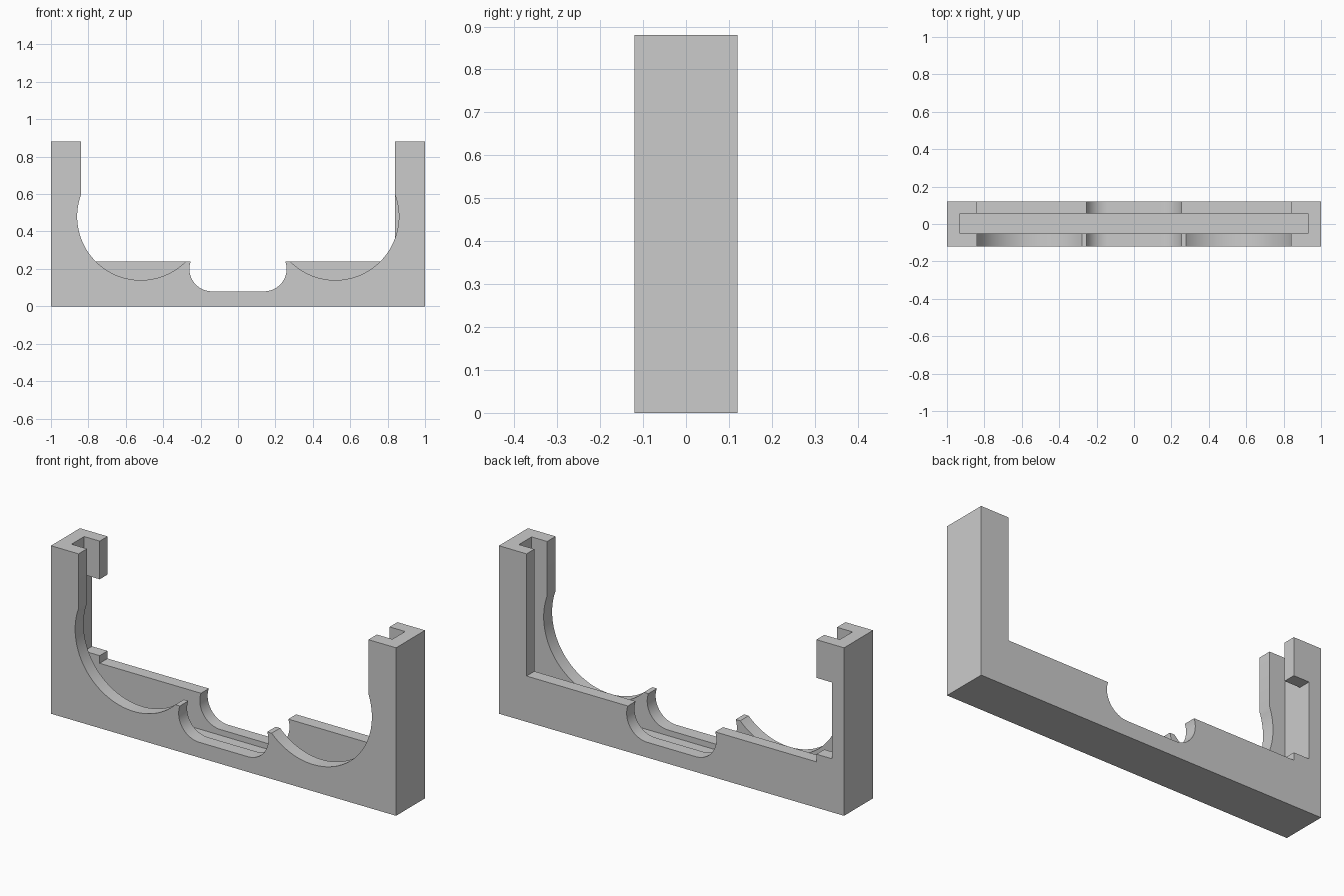
import bpy, bmesh
from math import sin, cos, pi, atan2

old = bpy.data.objects.get("Cube")
if old:
    bpy.data.objects.remove(old, do_unlink=True)

W, D, H = 1.0, 0.12, 0.88      # half width, half depth, height
RIM = 0.24                     # height of the low walls
INNER = 0.84                   # inner face of the posts
SLOT = 0.93                    # half width of the panel slot

grey = bpy.data.materials.new("light_grey")
grey.use_nodes = True
colour = (0.6, 0.6, 0.6, 1)
grey.diffuse_color = colour
grey.node_tree.nodes["Principled BSDF"].inputs["Base Color"].default_value = colour


def prism(name, outline, y0, y1):
    """Extrude an x-z outline from y0 to y1."""
    bm = bmesh.new()
    face = bm.faces.new([bm.verts.new((x, y0, z)) for x, z in outline])
    ext = bmesh.ops.extrude_face_region(bm, geom=[face])
    moved = [v for v in ext["geom"] if isinstance(v, bmesh.types.BMVert)]
    bmesh.ops.translate(bm, verts=moved, vec=(0, y1 - y0, 0))
    bmesh.ops.recalc_face_normals(bm, faces=bm.faces[:])
    mesh = bpy.data.meshes.new(name)
    bm.to_mesh(mesh)
    bm.free()
    mesh.materials.append(grey)
    obj = bpy.data.objects.new(name, mesh)
    bpy.context.collection.objects.link(obj)
    return obj


def box(x0, x1, z0, z1):
    return [(x0, z0), (x1, z0), (x1, z1), (x0, z1)]


def arc(cx, cz, r, a0, a1, steps):
    angles = [a0 + (a1 - a0) * i / steps for i in range(steps + 1)]
    return [(cx + r * cos(a), cz + r * sin(a)) for a in angles]


def mirrored(half):
    return half + [(-x, z) for x, z in reversed(half)]


# Rounded central dip, shared by both walls
dip = arc(0.14, 0.20, 0.12, -pi / 2, atan2(0.04, 0.113), 20)
dip[-1] = (dip[-1][0], RIM)

# Front wall has a large round scoop on each side
cx, cz, r = 0.52, 0.48, 0.34
start = atan2(RIM - cz, -(r**2 - (RIM - cz)**2) ** 0.5)
end = atan2((r**2 - (INNER - cx)**2) ** 0.5, INNER - cx)
scoop = arc(cx, cz, r, start, end, 48)
front_outline = mirrored(dip + scoop + [(INNER, 1)])

# Back wall is straight
back_outline = mirrored(dip + [(INNER, RIM), (INNER, 1)])

bracket = prism("bracket", box(-W, W, 0, H), -D, D)
cutters = [
    prism("front_opening_cutter", front_outline, -0.2, 0),
    prism("back_opening_cutter", back_outline, 0, 0.2),
    prism("panel_slot_cutter", box(-SLOT, SLOT, 0.05, 1), -0.05, 0.055),
    prism("post_notch_cutter", box(-SLOT, -0.8, 0.28, 0.68), 0.01, 0.2),
]

# Cut the openings, the slot and the side notch out of the block
bpy.context.view_layer.objects.active = bracket
for cutter in cutters:
    cutter.hide_render = True
    mod = bracket.modifiers.new(cutter.name, "BOOLEAN")
    mod.operation = "DIFFERENCE"
    mod.solver = "EXACT"
    mod.object = cutter
    bpy.ops.object.modifier_apply(modifier=mod.name)
    bpy.data.objects.remove(cutter, do_unlink=True)

bpy.ops.object.select_all(action="DESELECT")
bracket.select_set(True)
bpy.ops.object.shade_smooth_by_angle(angle=pi / 6)
